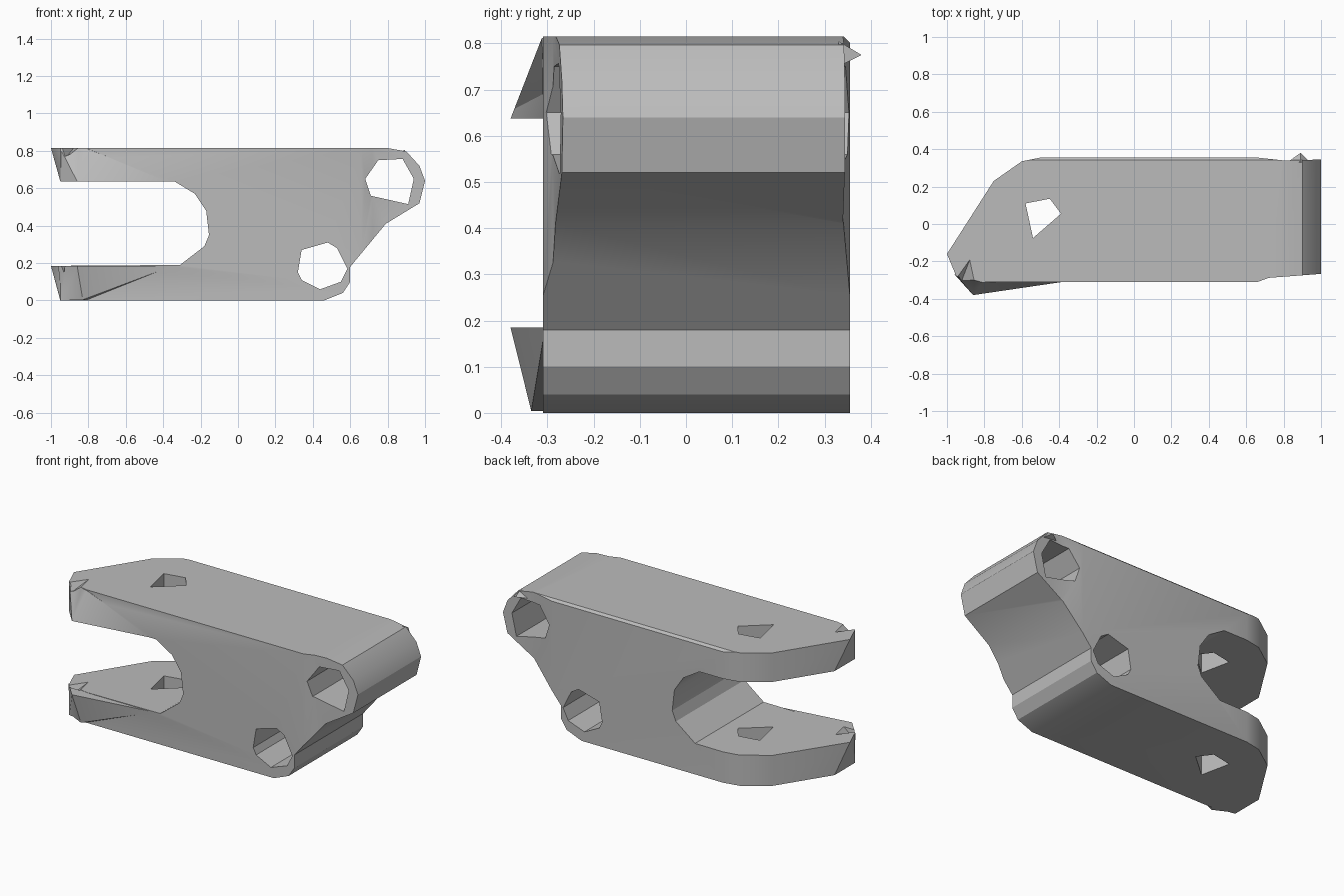
import bpy, bmesh
from mathutils import Vector

cube = bpy.data.objects.get("Cube")
if cube:
    bpy.data.objects.remove(cube, do_unlink=True)

grey = bpy.data.materials.new("plain grey")
grey.use_nodes = True
colour = (0.5, 0.5, 0.5, 1)
grey.diffuse_color = colour
grey.node_tree.nodes["Principled BSDF"].inputs["Base Color"].default_value = colour


def finish(name, bm):
    bmesh.ops.recalc_face_normals(bm, faces=bm.faces)
    mesh = bpy.data.meshes.new(name)
    bm.to_mesh(mesh)
    bm.free()
    mesh.materials.append(grey)
    ob = bpy.data.objects.new(name, mesh)
    bpy.context.collection.objects.link(ob)
    return ob


def prism(name, outline, axis, start, end):
    """Extrude a 2D outline along the given axis."""
    bm = bmesh.new()
    points = []
    for a, b in outline:
        co = [a, b]
        co.insert(axis, start)
        points.append(bm.verts.new(co))
    face = bm.faces.new(points)
    moved = bmesh.ops.extrude_face_region(bm, geom=[face])["geom"]
    shift = Vector((0, 0, 0))
    shift[axis] = end - start
    bmesh.ops.translate(bm, vec=shift, verts=[v for v in moved if isinstance(v, bmesh.types.BMVert)])
    return finish(name, bm)


def hull(name, points):
    bm = bmesh.new()
    for p in points:
        bm.verts.new(p)
    bmesh.ops.convex_hull(bm, input=bm.verts)
    return finish(name, bm)


def combine(target, tool, operation):
    bpy.context.view_layer.objects.active = target
    mod = target.modifiers.new(operation, 'BOOLEAN')
    mod.operation = operation
    mod.solver = 'EXACT'
    mod.object = tool
    bpy.ops.object.modifier_apply(modifier=mod.name)
    bpy.data.objects.remove(tool, do_unlink=True)


# Forked side profile
side = [(-1, .815), (.8, .815), (.9, .797), (.97, .72), (1, .64), (.97, .52), (.79, .41),
        (.6, .18), (.6, .1), (.56, .04), (.46, 0), (-.95, 0), (-1, .185), (-.31, .19),
        (-.18, .29), (-.155, .35), (-.17, .48), (-.23, .57), (-.34, .637), (-.95, .637)]
body = prism("fork_bracket", side, 1, -.6, .6)

# Plan outline with a slanted back corner and a slimmer lug end
plan = [(-1, -.16), (-.95, -.28), (-.81, -.31), (.66, -.31), (.72, -.288), (1.02, -.265),
        (1.02, .345), (.8, .34), (.66, .355), (-.5, .355), (-.6, .335), (-.75, .23)]
combine(body, prism("plan_limit", plan, 2, -.2, 1), 'INTERSECT')

# Chamfered top back edge
section = [(-.5, -.1), (.36, -.1), (.357, .8), (.34, .816), (.33, .9), (-.5, .9)]
combine(body, prism("edge_limit", section, 0, -1.2, 1.2), 'INTERSECT')

# Flared front corners of the prongs
combine(body, hull("upper_flare", [(-.95, -.28, .637), (-.86, -.38, .637), (-.35, -.305, .637),
                                   (-.95, -.275, .812), (-.81, -.312, .812), (-.7, -.2, .637),
                                   (-.7, -.2, .812)]), 'UNION')
combine(body, hull("lower_flare", [(-.96, -.27, .185), (-.86, -.38, .185), (-.35, -.305, .185),
                                   (-.95, -.275, .004), (-.83, -.335, .004), (-.7, -.2, .004),
                                   (-.7, -.2, .185)]), 'UNION')

# Small pointed lip on the back of the upper lug
combine(body, hull("lug_lip", [(.82, .33, .765), (.94, .33, .75), (.89, .38, .775),
                               (.89, .33, .805)]), 'UNION')

# Notches at the prong tips
for top in (.815, .187):
    z = top + .01
    notch = hull("notch", [(-.97, -.31, z), (-.87, -.17, z), (-.84, -.31, z),
                           (-.92, -.3, top - .05)])
    combine(body, notch, 'DIFFERENCE')

# Pin holes through the lugs and a slot through both prongs
upper_pin = [(.68, .65), (.75, .75), (.88, .757), (.94, .65), (.91, .515), (.71, .56)]
lower_pin = [(.32, .15), (.34, .27), (.48, .31), (.53, .28), (.585, .17), (.55, .1), (.44, .06),
             (.34, .11)]
prong_slot = [(-.58, .11), (-.45, .135), (-.39, .055), (-.54, -.075)]
combine(body, prism("upper_pin", upper_pin, 1, -1, 1), 'DIFFERENCE')
combine(body, prism("lower_pin", lower_pin, 1, -1, 1), 'DIFFERENCE')
combine(body, prism("prong_slot", prong_slot, 2, -1, 2), 'DIFFERENCE')

# Soft shading over the shallow facets
bpy.ops.object.select_all(action='DESELECT')
body.select_set(True)
bpy.context.view_layer.objects.active = body
bpy.ops.object.shade_smooth_by_angle(angle=.5)
